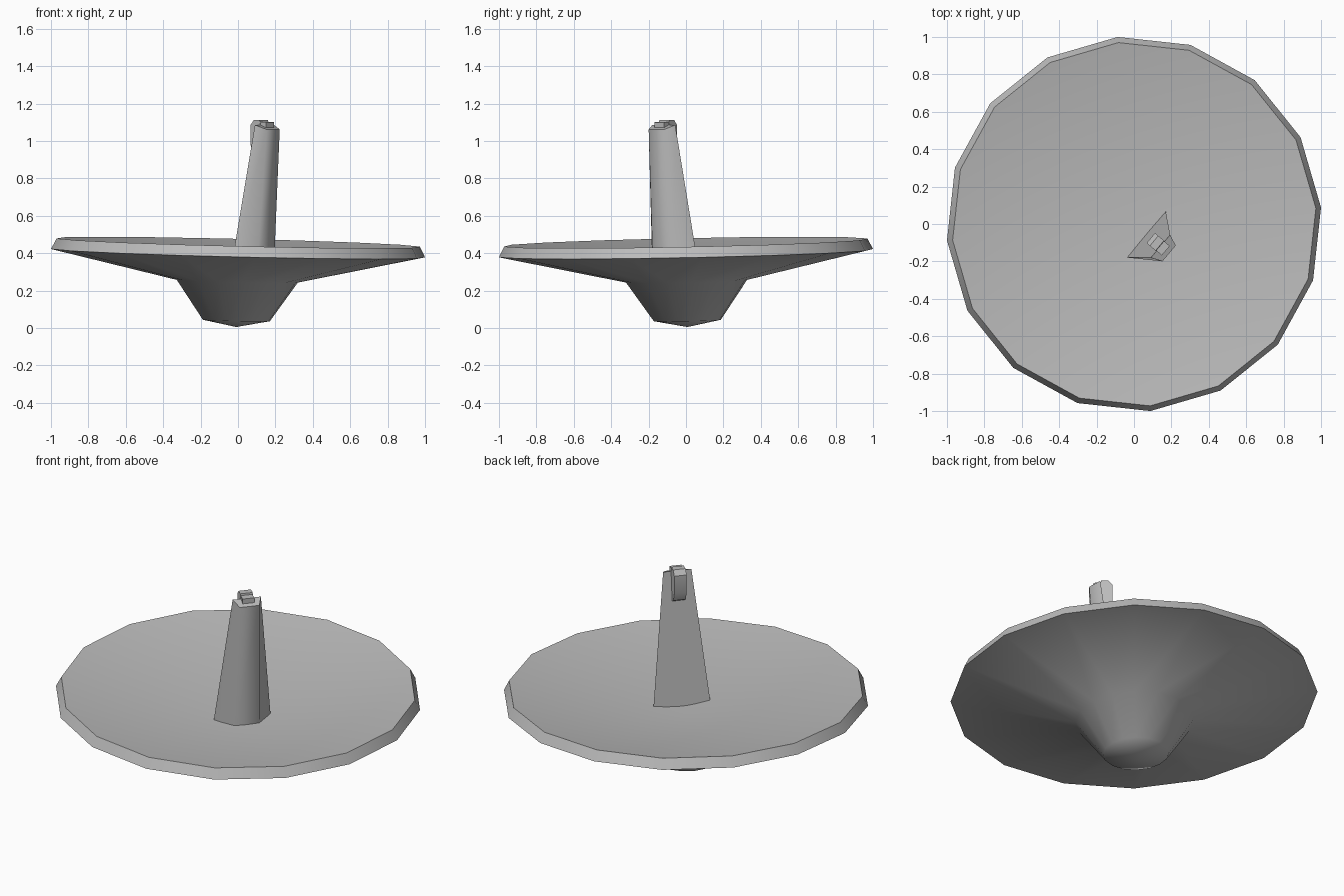
import bpy, bmesh, math
from mathutils import Matrix, Vector

if "Cube" in bpy.data.objects:
    bpy.data.objects.remove(bpy.data.objects["Cube"])

YAW = math.radians(-40)
SIDES = 16

grey = bpy.data.materials.new("grey")
grey.diffuse_color = (0.5, 0.5, 0.5, 1)
grey.use_nodes = True
grey.node_tree.nodes["Principled BSDF"].inputs["Base Color"].default_value = grey.diffuse_color


def finish(name, bm, angle, matrix):
    """Turn a bmesh into a named, shaded object."""
    bmesh.ops.recalc_face_normals(bm, faces=bm.faces)
    bm.transform(matrix)
    me = bpy.data.meshes.new(name)
    bm.to_mesh(me)
    bm.free()
    ob = bpy.data.objects.new(name, me)
    bpy.context.collection.objects.link(ob)
    me.materials.append(grey)
    bpy.ops.object.select_all(action='DESELECT')
    ob.select_set(True)
    bpy.context.view_layer.objects.active = ob
    bpy.ops.object.shade_smooth_by_angle(angle=math.radians(angle))
    return ob


def bridge(bm, a, b):
    n = len(a)
    for i in range(n):
        j = (i + 1) % n
        bm.faces.new((a[i], a[j], b[j], b[i]))


def extrude_profile(name, points, half_width, matrix):
    """Side profile in x-z, widened along y."""
    bm = bmesh.new()
    left, right = [[bm.verts.new((x, s * half_width, z)) for x, z in points] for s in (-1, 1)]
    bridge(bm, left, right)
    bm.faces.new(left)
    bm.faces.new(right)
    return finish(name, bm, 25, matrix)


yaw = Matrix.Rotation(YAW, 4, 'Z')
pivot = Matrix.Translation((0, 0, 0.4))
tilt = pivot @ Matrix.Rotation(math.radians(1.8), 4, 'Y') @ pivot.inverted()

# Dish: keel, underside, rim and shallow inner cone
profile = [(0.18, 0.04), (0.325, 0.25), (1.004, 0.40), (0.975, 0.457)]
bm = bmesh.new()
rings = []
for r, z in profile:
    rings.append([bm.verts.new((r * math.cos(math.tau * i / SIDES),
                                r * math.sin(math.tau * i / SIDES), z)) for i in range(SIDES)])
for a, b in zip(rings, rings[1:]):
    bridge(bm, a, b)
for ring, z in ((rings[0], 0.005), (rings[-1], 0.30)):
    tip = bm.verts.new((0, 0, z))
    for i in range(SIDES):
        bm.faces.new((ring[i], ring[(i + 1) % SIDES], tip))
finish("dish", bm, 60, yaw @ tilt)

# Leaning mast: wide flat back, narrow front
bm = bmesh.new()
base = [(0.083, -0.164, 0.29), (0.19, -0.07, 0.29), (0.19, 0.07, 0.29), (0.083, 0.164, 0.29)]
top = [(0.185, -0.08, 1.085), (0.245, -0.055, 1.062), (0.245, 0.055, 1.062), (0.185, 0.08, 1.085)]
lower, upper = [[bm.verts.new(p) for p in pts] for pts in (base, top)]
bridge(bm, lower, upper)
bm.faces.new(lower)
bm.faces.new(upper)
finish("mast", bm, 60, yaw)

# Hook over the mast top, hanging down the back
extrude_profile("hook", [(0.17, 0.91), (0.135, 0.93), (0.117, 0.98), (0.117, 1.085), (0.14, 1.113),
                         (0.18, 1.113), (0.19, 1.06), (0.175, 1.0)], 0.035, yaw)

# Small block in front of the hook
extrude_profile("block", [(0.175, 1.05), (0.175, 1.103), (0.222, 1.1), (0.222, 1.05)], 0.033, yaw)
